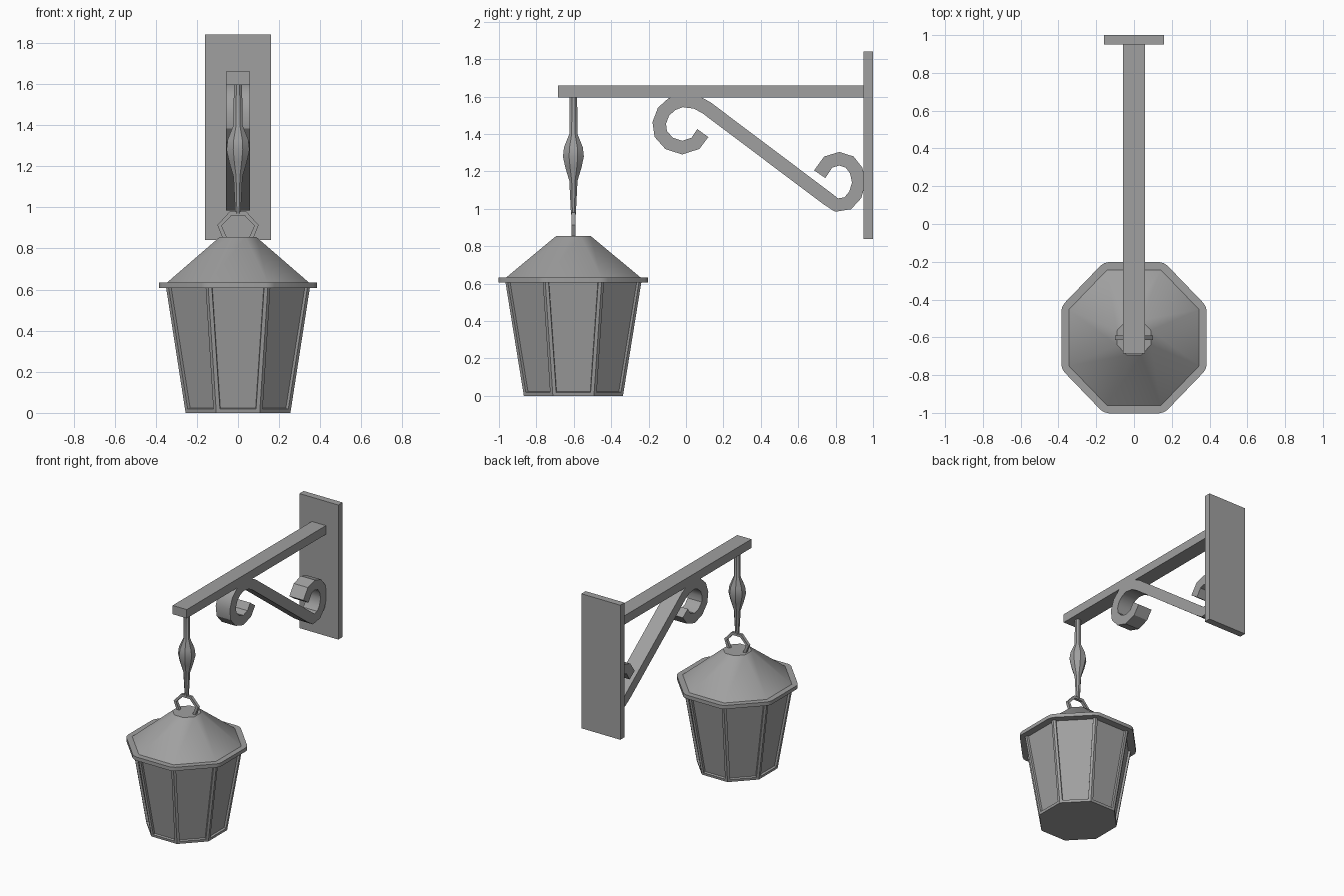
import bpy, bmesh, math
from mathutils import Vector

cube = bpy.data.objects.get("Cube")
if cube:
    bpy.data.objects.remove(cube, do_unlink=True)

iron = bpy.data.materials.new("grey_iron")
iron.use_nodes = True
GREY = (0.35, 0.35, 0.35, 1)
iron.diffuse_color = GREY
iron.node_tree.nodes["Principled BSDF"].inputs["Base Color"].default_value = GREY

LANTERN_Y = -0.602


def finish(name, bm, angle=30):
    bmesh.ops.recalc_face_normals(bm, faces=bm.faces)
    mesh = bpy.data.meshes.new(name)
    bm.to_mesh(mesh)
    bm.free()
    mesh.materials.append(iron)
    obj = bpy.data.objects.new(name, mesh)
    bpy.context.collection.objects.link(obj)
    bpy.ops.object.select_all(action='DESELECT')
    obj.select_set(True)
    bpy.context.view_layer.objects.active = obj
    bpy.ops.object.shade_smooth_by_angle(angle=math.radians(angle))
    return obj


def box(name, low, high):
    bm = bmesh.new()
    bmesh.ops.create_cube(bm, size=1)
    for v in bm.verts:
        v.co = [l + (c + 0.5) * (h - l) for c, l, h in zip(v.co, low, high)]
    return finish(name, bm)


def octagon_stack(profile):
    """Loft octagons with flat sides on the axes; profile holds (z, half x, half y)."""
    bm = bmesh.new()
    rings = []
    for z, hx, hy in profile:
        ring = []
        for i in range(8):
            a = math.radians(22.5 + 45 * i)
            k = 1 / math.cos(math.radians(22.5))
            ring.append(bm.verts.new((hx * k * math.cos(a), LANTERN_Y + hy * k * math.sin(a), z)))
        rings.append(ring)
    sides = []
    for lo, hi in zip(rings, rings[1:]):
        for i in range(8):
            j = (i + 1) % 8
            sides.append(bm.faces.new((lo[i], lo[j], hi[j], hi[i])))
    bm.faces.new(rings[0][::-1])
    bm.faces.new(rings[-1])
    return bm, sides


def ribbon(name, path, thick, low, high, place):
    """Flat band following a 2D path, extruded from low to high."""
    pts = [Vector(p) for p in path]
    bm = bmesh.new()
    rows = []
    for i, p in enumerate(pts):
        before = (p - pts[i - 1]).normalized() if i else Vector((0, 0))
        after = (pts[i + 1] - p).normalized() if i < len(pts) - 1 else Vector((0, 0))
        t = (before + after).normalized()
        n = Vector((-t.y, t.x)) * thick / 2
        corners = ((p + n, low), (p + n, high), (p - n, high), (p - n, low))
        rows.append([bm.verts.new(place(c, d)) for c, d in corners])
    for a, b in zip(rows, rows[1:]):
        for i in range(4):
            j = (i + 1) % 4
            bm.faces.new((a[i], a[j], b[j], b[i]))
    bm.faces.new(rows[0])
    bm.faces.new(rows[-1][::-1])
    return finish(name, bm)


# Wall plate and arm
box("wall_plate", (-0.16, 0.95, 0.84), (0.16, 1.0, 1.84))
box("support_arm", (-0.058, -0.685, 1.595), (0.058, 0.955, 1.66))

# Scrolled brace under the arm
upper_curl = [(0.09, 1.405), (0.05, 1.35), (-0.02, 1.327), (-0.09, 1.35), (-0.135, 1.4),
              (-0.143, 1.46), (-0.12, 1.52), (-0.075, 1.56), (-0.02, 1.58), (0.055, 1.57)]
lower_curl = [(0.755, 1.055), (0.805, 1.02), (0.865, 1.03), (0.905, 1.075), (0.924, 1.14),
              (0.91, 1.205), (0.875, 1.25), (0.82, 1.268), (0.76, 1.25), (0.715, 1.185)]
ribbon("scroll_brace", upper_curl + [(0.11, 1.54)] + lower_curl, 0.073, -0.058, 0.058,
       lambda c, d: (d, c.x, c.y))

# Hanging rod with a turned swelling
rod, _ = octagon_stack([(z, r, r) for z, r in (
    (0.97, 0.013), (1.15, 0.022), (1.22, 0.043), (1.28, 0.056), (1.33, 0.05),
    (1.4, 0.022), (1.6, 0.02))])
finish("hanging_rod", rod, 40)

# Open loop that carries the lantern
ribbon("hanging_loop", [(-0.062, 0.845), (-0.09, 0.912), (-0.036, 0.97),
                        (0.036, 0.97), (0.09, 0.912), (0.062, 0.845)],
       0.021, -0.011, 0.011, lambda c, d: (c.x, LANTERN_Y + d, c.y))

# Roof
roof, _ = octagon_stack([(0.63, 0.35, 0.363), (0.855, 0.09, 0.092)])
finish("lantern_roof", roof)

# Rim with softened corners
rim, rim_sides = octagon_stack([(0.607, 0.385, 0.4), (0.634, 0.385, 0.4)])
uprights = [e for e in rim.edges if abs(e.verts[0].co.z - e.verts[1].co.z) > 0.01]
bmesh.ops.bevel(rim, geom=uprights, offset=0.025, segments=2, profile=0.5, affect='EDGES')
finish("lantern_rim", rim)

# Tapered body with a sunken pane on each side
body, panes = octagon_stack([(0, 0.255, 0.265), (0.63, 0.353, 0.367)])
bmesh.ops.recalc_face_normals(body, faces=body.faces)
bmesh.ops.inset_individual(body, faces=panes, thickness=0.026, depth=0)
bmesh.ops.inset_individual(body, faces=panes, thickness=0.003, depth=-0.015)
finish("lantern_body", body)
